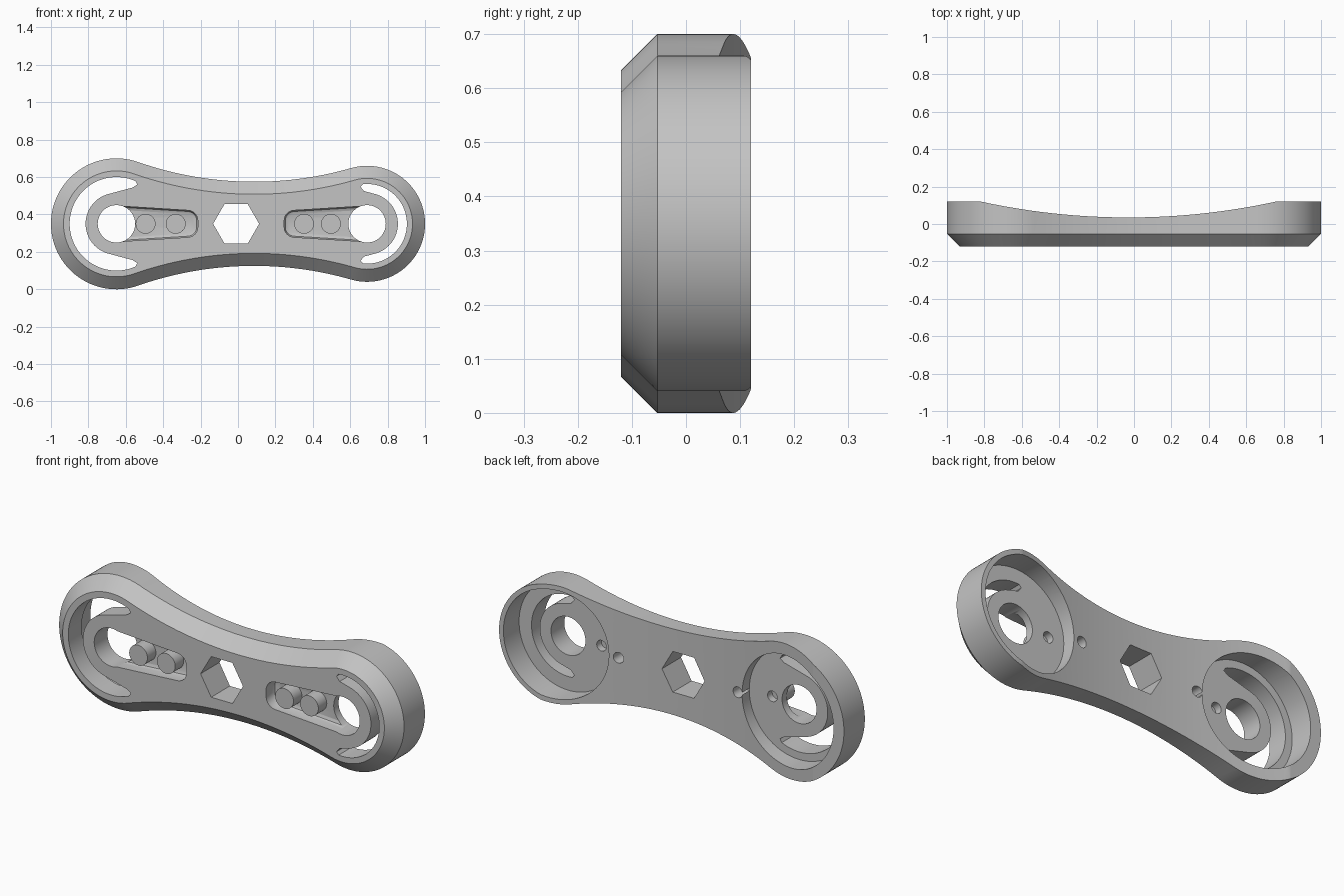
import bpy, bmesh
from math import sin, cos, pi, radians, atan2, sqrt

cube = bpy.data.objects.get("Cube")
if cube:
    bpy.data.objects.remove(cube)

ZC = 0.35                                   # height of the long axis
BIG, SMALL = (-0.65, 0.35), (0.69, 0.31)    # end centre x, end radius
WAIST_X, WAIST_R = 0.086, 1.88              # concave side arcs
WAIST_H = WAIST_R + 0.225
BACK, EDGE, FRONT, CHAMFER = 0.12, -0.053, -0.12, 0.067
FLOOR, RECESS = -0.01, -0.05                # rear cup floor, front recess floor

grey = bpy.data.materials.new("satin_grey")
grey.use_nodes = True
grey.diffuse_color = (0.55, 0.55, 0.55, 1)
grey.node_tree.nodes["Principled BSDF"].inputs["Base Color"].default_value = (0.55, 0.55, 0.55, 1)


def arc(cx, cz, r, a, b, n):
    return [(cx + r * cos(a + (b - a) * i / n), cz + r * sin(a + (b - a) * i / n))
            for i in range(n + 1)]


def mirrored(half):
    """Close a half profile by mirroring it across the long axis."""
    low = [(x, -z) for x, z in reversed(half) if z > 1e-5]
    return half + low


def loft(name, rings, place):
    """Solid through matching rings; each ring is (level, points)."""
    bm = bmesh.new()
    loops = [[bm.verts.new(place(u, v, level)) for u, v in pts] for level, pts in rings]
    n = len(loops[0])
    for a, b in zip(loops, loops[1:]):
        for i in range(n):
            bm.faces.new((a[i], a[(i + 1) % n], b[(i + 1) % n], b[i]))
    bm.faces.new(loops[0])
    bm.faces.new(list(reversed(loops[-1])))
    bmesh.ops.recalc_face_normals(bm, faces=bm.faces)
    mesh = bpy.data.meshes.new(name)
    bm.to_mesh(mesh)
    bm.free()
    mesh.materials.append(grey)
    ob = bpy.data.objects.new(name, mesh)
    bpy.context.collection.objects.link(ob)
    return ob


def facing(u, v, level):
    return (u, level, ZC + v)


def upright(u, v, level):
    return (u, v, level)


def cylinder(name, x, r, y0, y1, n=64):
    ring = arc(x, 0, r, 0, 2 * pi, n)[:-1]
    return loft(name, [(y0, ring), (y1, ring)], facing)


def outline(inset):
    angles = [atan2(WAIST_H, WAIST_X - e[0]) for e in (BIG, SMALL)]
    half = arc(BIG[0], 0, BIG[1] - inset, pi, angles[0], 36)
    half[0] = (half[0][0], 0)
    half += arc(WAIST_X, WAIST_H, WAIST_R + inset, angles[0] - pi, angles[1] - pi, 32)[1:]
    half += arc(SMALL[0], 0, SMALL[1] - inset, angles[1], 0, 36)[1:]
    return mirrored(half)


def slot(cx, s, ro, end):
    """C-shaped opening round a hub, with tapered tips."""
    hub, a, t = 0.165, radians(105), sqrt((ro - 0.037) ** 2 - 0.165 ** 2)
    end = radians(end)
    tip = ((ro - 0.012) * cos(end - 0.07), (ro - 0.012) * sin(end - 0.07))
    taper = (hub * cos(a) + t * sin(a), hub * sin(a) - t * cos(a))
    upper = arc(0, 0, ro, pi, end, 32) + [tip, taper] + arc(0, 0, hub, a, pi, 20)
    lower = [(u, -v) for u, v in reversed(upper)][1:-1]
    return [(cx + s * u, v) for u, v in upper + lower]


def recess(cx, end, d):
    """Tapered front recess running from the hub hole to a rounded end."""
    s = 1 if end > cx else -1
    length, r = abs(end - cx), 0.055
    half = [(0, 0.096 - d)] + arc(length - r, 0.072 - r, r - d, radians(86), 0, 10)
    return [(cx + s * u, v) for u, v in mirrored(half)]


# Main body with a chamfered front
body = loft("handle_body", [(BACK, outline(0)), (EDGE, outline(0)), (FRONT, outline(CHAMFER))], facing)

# Curved hollow along the back
back_r, mid = 3.71, -0.03
half_angle = 0.225
scoop = arc(mid, 0.035 + back_r, back_r, -pi / 2 - half_angle, -pi / 2 + half_angle, 48)
cutters = [loft("back_scoop", [(-0.2, scoop), (1.0, scoop)], upright)]

# Hexagonal centre hole
cutters.append(cylinder("hex_hole", -0.01, 0.123, -0.3, 0.3, 6))

# Both ends: rear cup, hub hole, C slot, front recess, pegs with rear pilot holes
ends = [("big", BIG[0], 1, 0.29, 0.25, 66, -0.215, (-0.494, -0.333)),
        ("small", SMALL[0], -1, 0.285, 0.213, 84, 0.247, (0.497, 0.353))]
parts = [body]
for name, cx, s, cup, slot_r, slot_end, tip_x, pegs in ends:
    cutters.append(cylinder(name + "_cup", cx, cup, FLOOR, 0.3, 80))
    cutters.append(cylinder(name + "_hub_hole", cx, 0.1, -0.3, 0.28))
    c_slot = slot(cx, s, slot_r, slot_end)
    cutters.append(loft(name + "_slot", [(-0.31, c_slot), (0.05, c_slot)], facing))
    levels = [(-0.2, 0), (RECESS - 0.02, 0), (RECESS - 0.006, 0.006), (RECESS, 0.02)]
    cutters.append(loft(name + "_recess", [(y, recess(cx, tip_x, d)) for y, d in levels], facing))
    for i, x in enumerate(pegs):
        cutters.append(cylinder(name + "_pilot", x, 0.028, RECESS - 0.03, 0.25, 32))
        parts.append(cylinder(f"{name}_end_peg_{i + 1}", x, 0.053, RECESS + 0.002, FRONT, 40))

# Carve the body, then remove the cutters
bpy.context.view_layer.objects.active = body
for cutter in cutters:
    mod = body.modifiers.new("cut", "BOOLEAN")
    mod.operation, mod.solver, mod.object = "DIFFERENCE", "EXACT", cutter
    bpy.ops.object.modifier_apply(modifier=mod.name)
    bpy.data.objects.remove(cutter)

# Smooth curves with crisp edges
for ob in bpy.context.view_layer.objects:
    ob.select_set(ob in parts)
bpy.ops.object.shade_smooth_by_angle(angle=radians(30))
